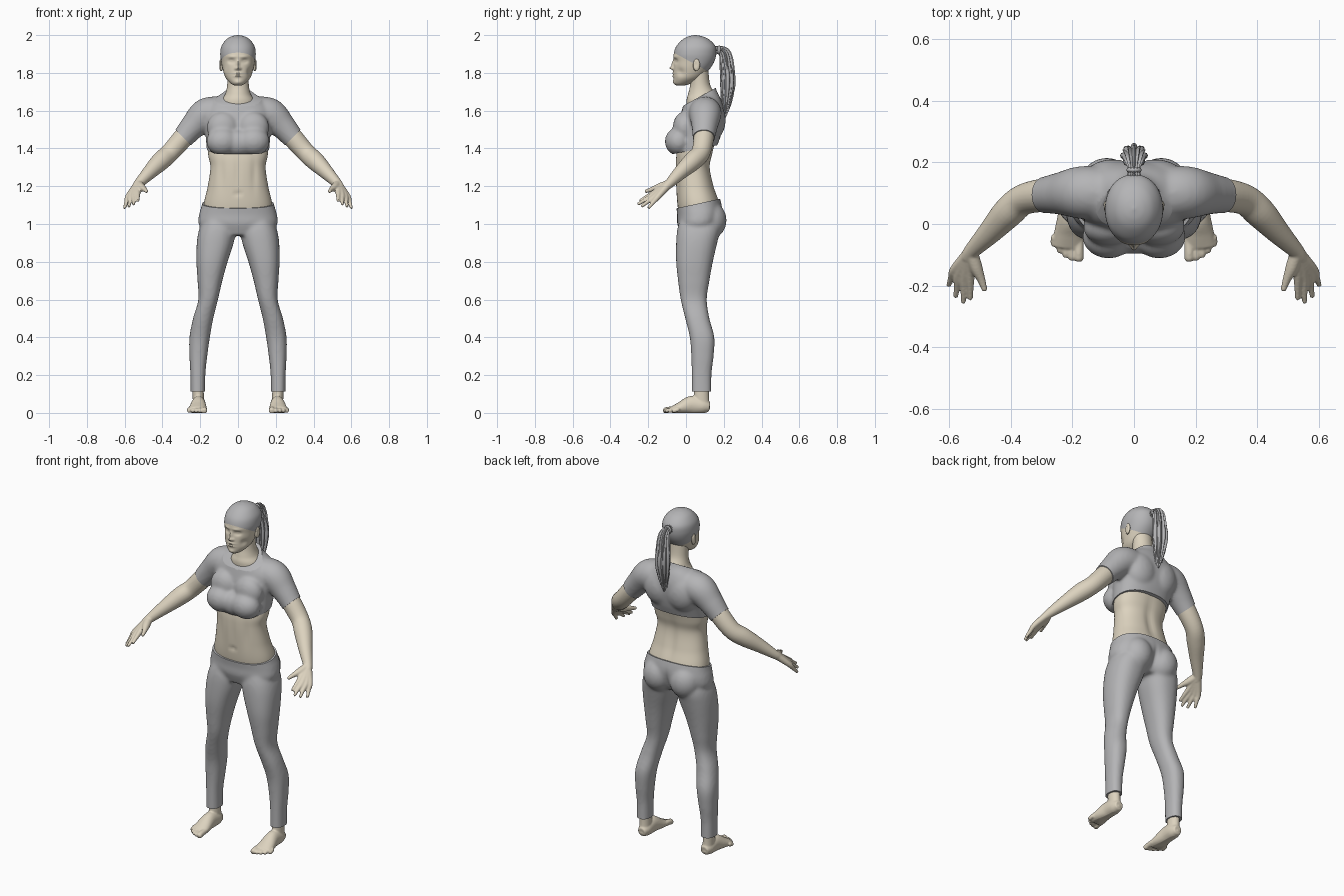
import bpy, bmesh, math
from mathutils import Vector

if "Cube" in bpy.data.objects:
    bpy.data.objects.remove(bpy.data.objects["Cube"])


def material(name, colour):
    mat = bpy.data.materials.new(name)
    mat.use_nodes = True
    mat.diffuse_color = (*colour, 1)
    mat.node_tree.nodes["Principled BSDF"].inputs["Base Color"].default_value = (*colour, 1)
    return mat


skin = material("skin", (0.72, 0.65, 0.52))
grey = material("grey cloth and hair", (0.46, 0.46, 0.47))


def spline(rows, steps):
    """Catmull-Rom interpolation of rows of any length."""
    rows = [Vector(row) for row in rows]
    padded = [rows[0]] + rows + [rows[-1]]
    result = []
    for a, b, c, d in zip(padded, padded[1:], padded[2:], padded[3:]):
        for step in range(steps):
            t = step / steps
            result.append((b * 2 + (c - a) * t + (a * 2 - b * 5 + c * 4 - d) * t * t
                           + (b * 3 - a - c * 3 + d) * t ** 3) / 2)
    return result + [rows[-1]]


def skin_rings(bm, rings):
    loops = [[bm.verts.new(point) for point in ring] for ring in rings]
    for low, high in zip(loops, loops[1:]):
        for i in range(len(low)):
            j = (i + 1) % len(low)
            bm.faces.new((low[i], low[j], high[j], high[i]))
    bm.faces.new(loops[0][::-1])
    bm.faces.new(loops[-1])


def loft(bm, rows, power=2.3, sides=48, steps=6):
    """Stack of level rings, each row being z, x min, x max, front y, back y."""
    rings = []
    for z, left, right, front, back in spline(rows, steps):
        ring = []
        for i in range(sides):
            angle = math.tau * i / sides
            c, s = math.cos(angle), math.sin(angle)
            u = math.copysign(abs(c) ** (2 / power), c)
            v = math.copysign(abs(s) ** (2 / power), s)
            ring.append(((left + right + (right - left) * u) / 2,
                         (front + back + (back - front) * v) / 2, z))
        rings.append(ring)
    skin_rings(bm, rings)


def tube(bm, rows, sides=24, steps=6, ridges=0):
    """Tube along a path, each row being x, y, z, radius and an optional height radius."""
    path = spline([row if len(row) > 4 else (*row, row[3]) for row in rows], steps)
    rings = []
    for i, (x, y, z, wide, high) in enumerate(path):
        ahead, behind = path[min(i + 1, len(path) - 1)], path[max(i - 1, 0)]
        along = Vector(ahead[:3]) - Vector(behind[:3])
        along.normalize()
        side = Vector((1, 0, 0))
        side = (side - along * side.dot(along)).normalized()
        up = along.cross(side)
        ring = []
        for k in range(sides):
            angle = math.tau * k / sides
            swell = 1 + (0.16 * math.cos(ridges * angle) if ridges else 0)
            ring.append(Vector((x, y, z)) + side * wide * swell * math.cos(angle)
                        + up * high * swell * math.sin(angle))
        rings.append(ring)
    skin_rings(bm, rings)


def ball(bm, centre, radii):
    made = bmesh.ops.create_uvsphere(bm, u_segments=24, v_segments=16, radius=1)["verts"]
    for vert in made:
        vert.co = Vector(centre) + Vector(a * b for a, b in zip(vert.co, radii))


def mirror(bm):
    copy = bmesh.ops.duplicate(bm, geom=bm.verts[:] + bm.edges[:] + bm.faces[:])["geom"]
    for item in copy:
        if isinstance(item, bmesh.types.BMVert):
            item.co.x = -item.co.x


def sculpt(bm, centre, radii, push):
    """Soft push of the surface on both sides of the body."""
    for vert in bm.verts:
        near = Vector((abs(vert.co.x), vert.co.y, vert.co.z)) - Vector(centre)
        distance = sum((a / b) ** 2 for a, b in zip(near, radii))
        vert.co += Vector(push) * math.exp(-distance)


def cut(bm, point, normal, clear=True):
    made = bmesh.ops.bisect_plane(bm, geom=bm.verts[:] + bm.edges[:] + bm.faces[:],
                                  plane_co=point, plane_no=normal, clear_outer=clear)
    if clear:
        rim = [e for e in made["geom_cut"] if isinstance(e, bmesh.types.BMEdge)]
        bmesh.ops.holes_fill(bm, edges=rim, sides=0)


def finish(name, bm, mats):
    bmesh.ops.recalc_face_normals(bm, faces=bm.faces[:])
    mesh = bpy.data.meshes.new(name)
    bm.to_mesh(mesh)
    bm.free()
    obj = bpy.data.objects.new(name, mesh)
    bpy.context.collection.objects.link(obj)
    for mat in mats:
        mesh.materials.append(mat)
    bpy.ops.object.select_all(action="DESELECT")
    obj.select_set(True)
    bpy.context.view_layer.objects.active = obj
    bpy.ops.object.shade_smooth_by_angle(angle=math.radians(50))
    return obj


def fuse(bm, voxel, rounds):
    """Melt overlapping pieces into one smooth surface."""
    obj = finish("blend", bm, [])
    remesh = obj.modifiers.new("remesh", "REMESH")
    remesh.mode, remesh.voxel_size = "VOXEL", voxel
    soft = obj.modifiers.new("soft", "SMOOTH")
    soft.factor, soft.iterations = 0.5, rounds
    result = bmesh.new()
    result.from_object(obj, bpy.context.evaluated_depsgraph_get())
    bpy.data.objects.remove(obj)
    return result


# Bare waist
bm = bmesh.new()
loft(bm, [(z, -w, w, front, back) for z, w, front, back in (
    (1.02, .17, -.03, .16), (1.1, .181, -.045, .178), (1.2, .16, -.052, .148),
    (1.3, .146, -.055, .128), (1.37, .158, -.05, .14), (1.46, .155, -.03, .16))], sides=72, steps=10)
sculpt(bm, (0, .16, 1.25), (.025, .06, .12), (0, -.012, 0))
sculpt(bm, (0, -.05, 1.16), (.009, .03, .012), (0, .01, 0))
sculpt(bm, (0, -.05, 1.28), (.012, .03, .08), (0, .005, 0))
sculpt(bm, (.085, -.05, 1.26), (.015, .04, .09), (0, .006, 0))
finish("waist", bm, [skin])

# Neck
bm = bmesh.new()
loft(bm, [(z, -w, w, front, back) for z, w, front, back in (
    (1.58, .1, .01, .16), (1.65, .088, .003, .16), (1.69, .067, .012, .152),
    (1.74, .057, .022, .127), (1.82, .058, .02, .118))], power=2)
finish("neck", bm, [skin])

# Head with the face shaped in and the hair coloured by a slanted hairline
bm = bmesh.new()
loft(bm, [(z, -w, w, front, back) for z, w, front, back in (
    (1.733, .018, -.05, -.01), (1.745, .04, -.062, .03), (1.775, .066, -.066, .085),
    (1.82, .081, -.066, .125), (1.86, .089, -.064, .15), (1.9, .094, -.065, .16),
    (1.94, .088, -.052, .156), (1.975, .064, -.02, .125), (1.993, .035, .012, .088),
    (2, .004, .045, .053))], power=2.1, sides=112, steps=9)
sculpt(bm, (.036, -.058, 1.862), (.017, .03, .011), (0, .012, 0))
sculpt(bm, (.036, -.05, 1.862), (.011, .03, .006), (0, -.006, 0))
sculpt(bm, (.032, -.06, 1.885), (.026, .03, .007), (0, -.004, 0))
sculpt(bm, (0, -.066, 1.845), (.008, .03, .022), (0, -.012, 0))
sculpt(bm, (0, -.07, 1.825), (.012, .03, .009), (0, -.016, 0))
sculpt(bm, (.013, -.07, 1.822), (.006, .03, .006), (0, -.005, 0))
sculpt(bm, (0, -.066, 1.798), (.022, .03, .005), (0, -.007, 0))
sculpt(bm, (0, -.066, 1.784), (.02, .03, .006), (0, -.007, 0))
sculpt(bm, (0, -.066, 1.791), (.024, .03, .002), (0, .005, 0))
sculpt(bm, (0, -.066, 1.75), (.02, .03, .012), (0, -.006, 0))
sculpt(bm, (.062, -.03, 1.805), (.016, .03, .02), (-.006, .004, 0))
hairline, slant = Vector((0, 0, 1.872)), Vector((0, .55, 1))
cut(bm, hairline, slant, clear=False)
for face in bm.faces:
    face.material_index = int((face.calc_center_median() - hairline).dot(slant) > 0)
finish("head", bm, [skin, grey])

# Ears
bm = bmesh.new()
ball(bm, (.091, .056, 1.842), (.009, .018, .032))
ball(bm, (.087, .05, 1.835), (.009, .012, .024))
sculpt(bm, (.1, .052, 1.845), (.02, .008, .016), (-.005, 0, 0))
mirror(bm)
finish("ears", bm, [skin])

# Ponytail: ridged bundle, tie and loose locks
bm = bmesh.new()
tube(bm, [(0, .14, 1.915, .022), (0, .18, 1.922, .018), (0, .207, 1.9, .028), (0, .217, 1.83, .034),
          (0, .222, 1.74, .036, .032), (0, .214, 1.65, .026), (0, .207, 1.565, .004)],
     sides=96, steps=8, ridges=12)
for i in range(8):
    angle = math.tau * i / 8
    x, y = math.cos(angle), math.sin(angle)
    tube(bm, [(x * .01, .19 + y * .008, 1.915, .008), (x * .03, .217 + y * .026, 1.82, .01),
              (x * .034, .221 + y * .03, 1.73, .01), (x * .02, .212 + y * .016, 1.6 + .02 * y, .002)], sides=8)
ball(bm, (0, .175, 1.921), (.025, .012, .024))
finish("ponytail", bm, [grey])

# Cropped shirt
bm = bmesh.new()
tube(bm, [(.09, .1, 1.59, .085), (.17, .102, 1.58, .086), (.235, .099, 1.52, .07),
          (.29, .094, 1.457, .059), (.34, .09, 1.4, .055)])
ball(bm, (.082, -.04, 1.437), (.086, .072, .075))
ball(bm, (.08, -.01, 1.51), (.085, .06, .085))
ball(bm, (.07, .135, 1.55), (.1, .075, .11))
mirror(bm)
loft(bm, [(z, -w, w, front, back) for z, w, front, back in (
    (1.32, .155, -.05, .135), (1.4, .166, -.055, .16), (1.47, .172, -.05, .185),
    (1.55, .185, -.035, .2), (1.61, .18, -.02, .2), (1.66, .13, -.006, .185),
    (1.7, .078, .006, .165), (1.75, .065, .015, .15))])
ball(bm, (0, -.035, 1.43), (.09, .062, .07))
bm = fuse(bm, .009, 8)
cut(bm, (0, -.06, 1.372), (0, .2, -1))
cut(bm, (0, 0, 1.634), (0, -.55, 1))
for side in (-1, 1):
    cut(bm, (side * .29, .09, 1.457), (side, 0, -1))
finish("shirt", bm, [grey])

# Trousers
bm = bmesh.new()
loft(bm, [(.05, .175, .25, .03, .135), (.2, .173, .252, .03, .135), (.3, .163, .257, .028, .146),
          (.4, .149, .257, .02, .15), (.5, .131, .238, -.004, .124), (.6, .106, .21, -.028, .11),
          (.7, .083, .214, -.042, .124), (.8, .055, .22, -.052, .142), (.9, .023, .218, -.052, .165),
          (.97, .012, .206, -.046, .18), (1.03, .03, .18, -.03, .17)])
ball(bm, (.088, .125, 1.02), (.09, .09, .1))
mirror(bm)
loft(bm, [(z, -w, w, front, back) for z, w, front, back in (
    (.94, .17, -.025, .14), (1, .208, -.046, .18), (1.05, .206, -.047, .192),
    (1.1, .192, -.052, .189), (1.17, .178, -.055, .17))])
bm = fuse(bm, .009, 6)
sculpt(bm, (0, .2, 1), (.014, .06, .06), (0, -.014, 0))
cut(bm, (0, -.05, 1.083), (0, -.22, 1))
cut(bm, (0, 0, .112), (0, 0, -1))
finish("trousers", bm, [grey])

# Arms and hands: every finger runs from the wrist so that the palm forms between them
bm = bmesh.new()
tube(bm, [(.23, .098, 1.525, .05), (.29, .094, 1.457, .054), (.36, .078, 1.378, .05),
          (.41, .035, 1.332, .05), (.47, -.03, 1.272, .038), (.528, -.09, 1.212, .025), (.54, -.11, 1.195, .022)])
wrist = (.528, -.09, 1.213, .022)
for knuckle, tip in (((.531, -.165, 1.168), (.53, -.245, 1.122)), ((.55, -.168, 1.157), (.553, -.256, 1.104)),
                     ((.567, -.16, 1.15), (.578, -.237, 1.092)), ((.581, -.147, 1.146), (.601, -.2, 1.084))):
    tube(bm, [wrist, (*knuckle, .0155), (*Vector(knuckle).lerp(Vector(tip), .5), .0115),
              (*tip, .008)], sides=16)
tube(bm, [wrist, (.512, -.14, 1.195, .021), (.495, -.18, 1.183, .0135), (.483, -.217, 1.172, .009)], sides=16)
mirror(bm)
finish("arms_and_hands", fuse(bm, .0045, 4), [skin])

# Feet
bm = bmesh.new()
loft(bm, [(.02, .18, .238, .05, .128), (.08, .18, .24, .042, .122), (.16, .184, .242, .045, .122)], power=2)
tube(bm, [(.208, .125, .03, .024, .025), (.208, .09, .036, .036, .04), (.209, .03, .042, .038, .048),
          (.212, -.03, .026, .047, .032), (.214, -.075, .014, .05, .019)])
for i in range(5):
    x, size = .179 + .019 * i + (.004 if i else 0), .016 if i == 0 else .011
    tip = -.121 + .003 * i * i
    tube(bm, [(x, -.05, .02, size), (x, tip + .03, .017, size), (x, tip + .008, .011, size),
              (x, tip, .009, size * .6)], sides=16)
mirror(bm)
bm = fuse(bm, .0045, 4)
cut(bm, (0, 0, 0), (0, 0, -1))
finish("feet", bm, [skin])
